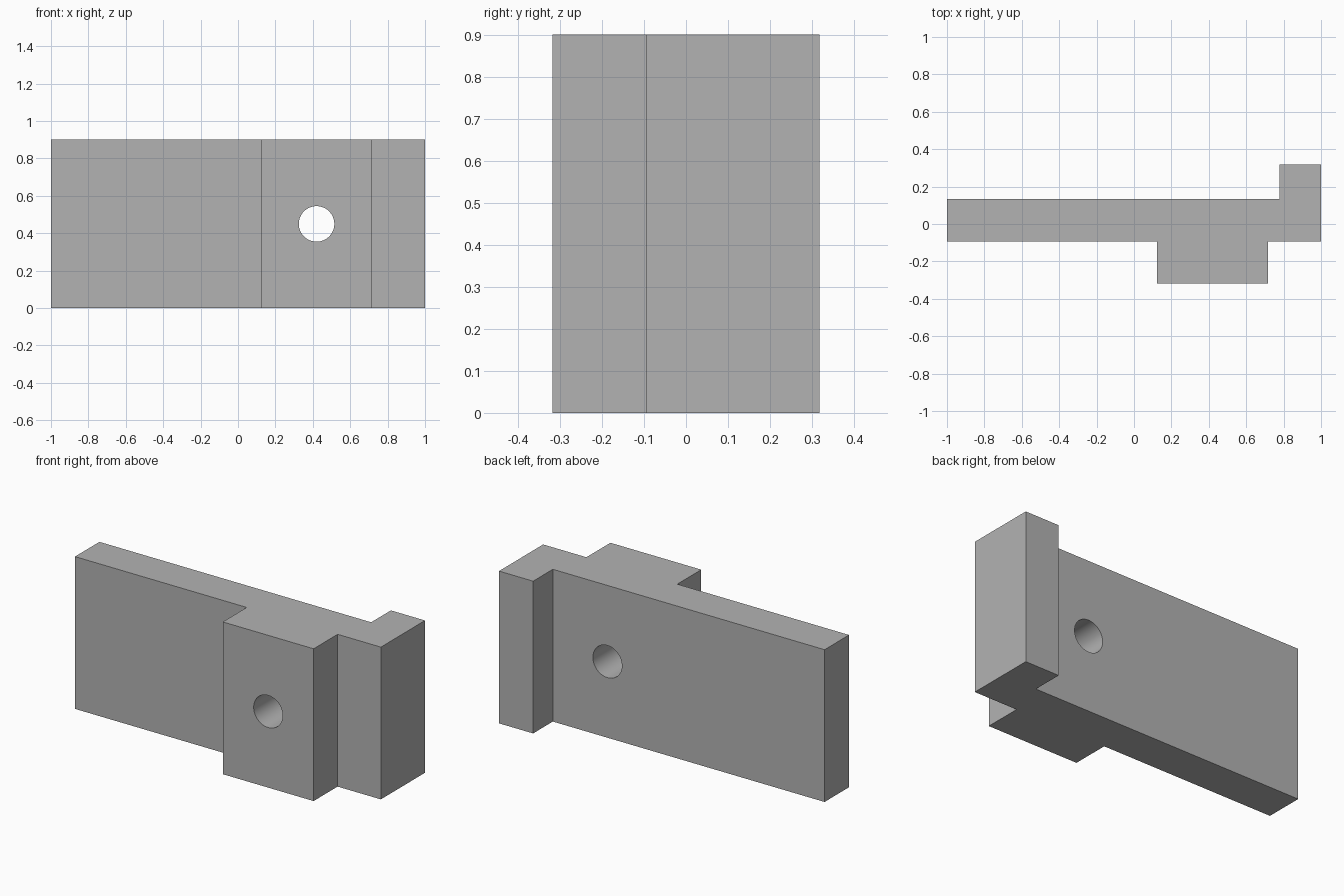
import bpy
import bmesh
import math

HEIGHT = 0.9

cube = bpy.data.objects.get("Cube")
if cube:
    bpy.data.objects.remove(cube, do_unlink=True)

# Single plain grey
grey = bpy.data.materials.new("plain grey")
grey.use_nodes = True
colour = (0.45, 0.45, 0.45, 1)
grey.diffuse_color = colour
grey.node_tree.nodes["Principled BSDF"].inputs["Base Color"].default_value = colour

# Stepped plan outline: thin plate, front boss, rear end lip
outline = [(-1, -0.094), (0.123, -0.094), (0.123, -0.318), (0.717, -0.318),
           (0.717, -0.094), (1, -0.094), (1, 0.318), (0.777, 0.318),
           (0.777, 0.134), (-1, 0.134)]
bm = bmesh.new()
base = bm.faces.new([bm.verts.new((x, y, 0)) for x, y in outline])
top = bmesh.ops.extrude_face_region(bm, geom=[base])["geom"]
bmesh.ops.translate(bm, vec=(0, 0, HEIGHT),
                    verts=[v for v in top if isinstance(v, bmesh.types.BMVert)])
bmesh.ops.recalc_face_normals(bm, faces=bm.faces)
mesh = bpy.data.meshes.new("stepped_block")
bm.to_mesh(mesh)
bm.free()
mesh.materials.append(grey)
block = bpy.data.objects.new("stepped_block", mesh)
bpy.context.collection.objects.link(block)

# Round hole straight through the boss and plate
bpy.ops.mesh.primitive_cylinder_add(vertices=64, radius=0.095, depth=1.2,
                                    location=(0.42, 0, HEIGHT / 2),
                                    rotation=(math.pi / 2, 0, 0))
cutter = bpy.context.object
cutter.name = "hole_cutter"
cutter.data.materials.append(grey)

cut = block.modifiers.new("hole", "BOOLEAN")
cut.operation = "DIFFERENCE"
cut.solver = "EXACT"
cut.object = cutter

bpy.ops.object.select_all(action="DESELECT")
block.select_set(True)
bpy.context.view_layer.objects.active = block
bpy.ops.object.modifier_apply(modifier=cut.name)
bpy.data.objects.remove(cutter, do_unlink=True)

# Smooth hole wall, crisp block edges
bpy.ops.object.shade_smooth_by_angle(angle=math.radians(30))
